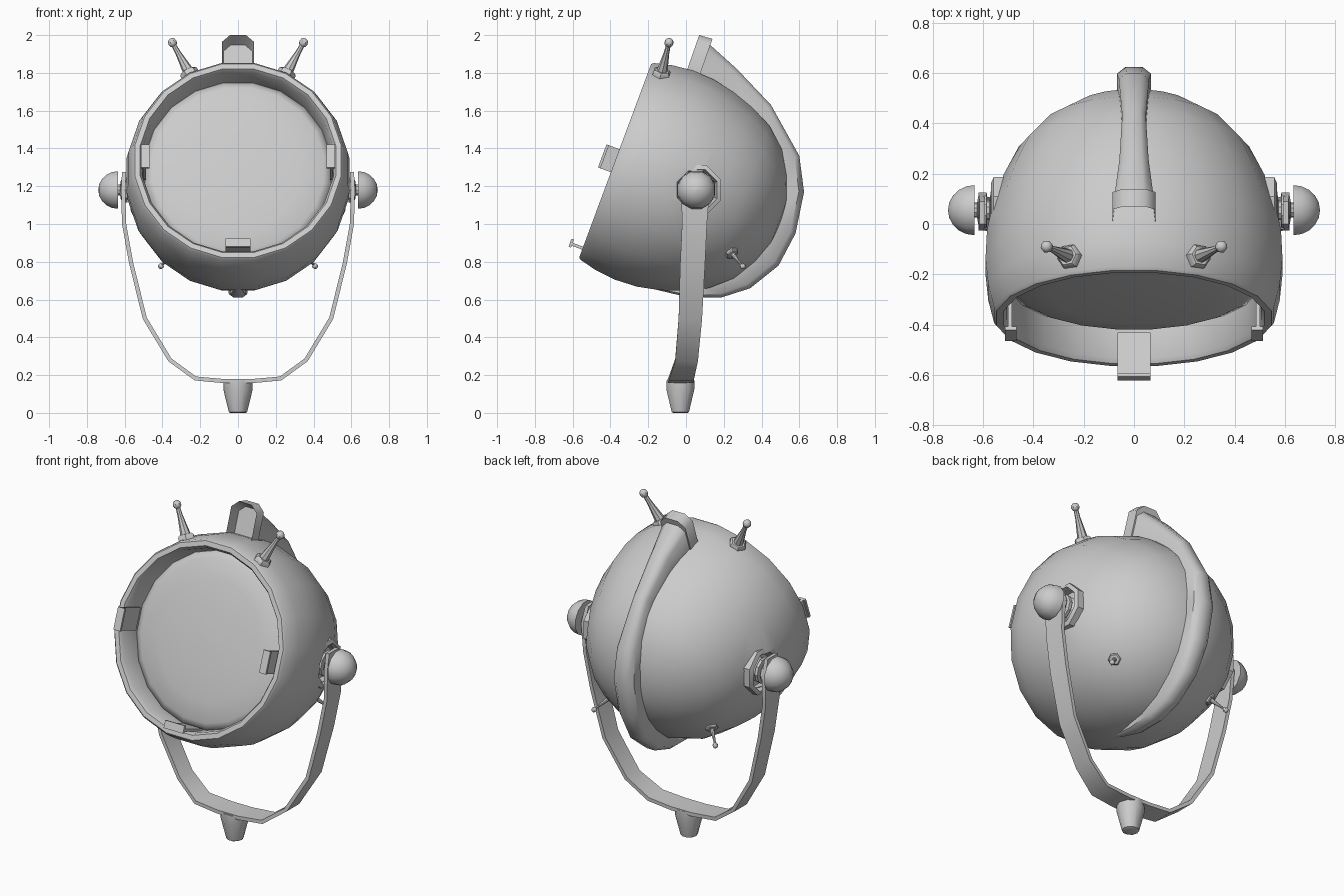
import bpy, bmesh, math
from mathutils import Vector, Matrix

cube = bpy.data.objects.get("Cube")
if cube:
    bpy.data.objects.remove(cube, do_unlink=True)

grey = bpy.data.materials.new("warm grey metal")
grey.use_nodes = True
grey.diffuse_color = (0.6, 0.6, 0.6, 1)
grey.node_tree.nodes["Principled BSDF"].inputs["Base Color"].default_value = (0.6, 0.6, 0.6, 1)


def select_only(ob):
    bpy.ops.object.select_all(action="DESELECT")
    ob.select_set(True)
    bpy.context.view_layer.objects.active = ob


def finish(name, bm, angle=40):
    """Turn a bmesh into a named, shaded object."""
    bmesh.ops.recalc_face_normals(bm, faces=bm.faces)
    mesh = bpy.data.meshes.new(name)
    bm.to_mesh(mesh)
    bm.free()
    mesh.materials.append(grey)
    ob = bpy.data.objects.new(name, mesh)
    bpy.context.collection.objects.link(ob)
    select_only(ob)
    bpy.ops.object.shade_smooth_by_angle(angle=math.radians(angle))
    return ob


def loft(bm, rings):
    """Skin closed rings of equal length and cap both ends."""
    loops = [[bm.verts.new(p) for p in ring] for ring in rings]
    for a, b in zip(loops, loops[1:]):
        for i in range(len(a)):
            j = (i + 1) % len(a)
            bm.faces.new((a[i], a[j], b[j], b[i]))
    return bm.faces.new(loops[0]), bm.faces.new(loops[-1])


def spin(bm, profile, matrix, sides):
    """Revolve (radius, height) points about the matrix's z axis."""
    rings = []
    for r, h in profile:
        r = max(r, 0.0005)
        turn = [2 * math.pi * (i + 0.5) / sides for i in range(sides)]
        rings.append([matrix @ Vector((r * math.sin(t), r * math.cos(t), h)) for t in turn])
    loft(bm, rings)


def aim(start, end):
    """Frame at start with z pointing towards end."""
    start, end = Vector(start), Vector(end)
    turn = (end - start).to_track_quat("Z", "Y").to_matrix().to_4x4()
    return Matrix.Translation(start) @ turn, (end - start).length


def turned(name, profile, matrix, sides, angle=40):
    bm = bmesh.new()
    spin(bm, profile, matrix, sides)
    return finish(name, bm, angle)


# Lamp frame: z runs forward out of the lens, origin at the rim centre
tilt = math.radians(20.4)
lamp = Matrix.Translation((0, -0.375, 1.335)) @ Matrix.Rotation(math.pi / 2 - tilt, 4, "X")
PIVOT = Vector((0, 0.055, 1.18))
SIDES = ((1, "left"), (-1, "right"))

# Lamp housing with rolled rim, inner wall and slightly domed lens
housing = turned("lamp_housing", [
    (0, -0.94), (0.13, -0.925), (0.25, -0.88), (0.37, -0.805), (0.465, -0.7),
    (0.525, -0.58), (0.567, -0.46), (0.592, -0.34), (0.598, -0.22), (0.587, -0.11),
    (0.563, -0.012), (0.553, 0), (0.525, 0), (0.512, -0.02), (0.5, -0.145)],
    lamp, 20, 50)
turned("lens", [(0.499, -0.15), (0.498, -0.14), (0.46, -0.122), (0.34, -0.105),
                (0.18, -0.095), (0, -0.092)], lamp, 20, 60)

# Octagonal sockets cut into the housing sides
for s, side in SIDES:
    frame, _ = aim(PIVOT + Vector((s * 0.5, 0, 0)), PIVOT + Vector((s, 0, 0)))
    cutter = turned("socket_cutter_" + side, [(0.1, 0), (0.125, 0.2)], frame, 8)
    mod = housing.modifiers.new("socket", "BOOLEAN")
    mod.object = cutter
    mod.solver = "EXACT"
    select_only(housing)
    bpy.ops.object.modifier_apply(modifier=mod.name)
    bpy.data.objects.remove(cutter, do_unlink=True)
    # Socket ring, pivot shaft with washers, and mushroom knob
    turned("socket_ring_" + side, [(0.142, 0.02), (0.142, 0.058), (0.118, 0.068),
                                   (0.098, 0.01), (0.098, -0.01)], frame, 8, 30)
    turned("pivot_shaft_" + side, [
        (0.09, -0.01), (0.06, 0.035), (0.045, 0.05), (0.075, 0.052), (0.075, 0.07),
        (0.04, 0.074), (0.04, 0.084), (0.07, 0.086), (0.07, 0.098), (0.055, 0.12),
        (0.03, 0.124), (0.03, 0.14)], frame, 10, 30)
    dome = [(0.103 * math.cos(t * math.pi / 10), 0.135 + 0.105 * math.sin(t * math.pi / 10))
            for t in range(6)]
    turned("knob_" + side, [(0, 0.135)] + dome, frame, 12, 50)
select_only(housing)
bpy.ops.object.shade_smooth_by_angle(angle=math.radians(50))

# Lens clips: a plate on the inner wall with an upright lip at the outer end
for name, angle in (("bottom", 0), ("left", 90), ("right", -90)):
    bm = bmesh.new()
    turn = lamp @ Matrix.Rotation(math.radians(angle), 4, "Z")
    for r, z, thick, length in ((0.494, -0.025, 0.016, 0.19), (0.49, 0.066, 0.045, 0.014)):
        size = Matrix.Diagonal((0.13, thick, length, 1))
        bmesh.ops.create_cube(bm, size=1, matrix=turn @ Matrix.Translation((0, -r, z)) @ size)
    finish("lens_clip_" + name, bm, 30)

# Rear fin: a chamfered duct wrapping over the housing back, with an open front
core = Vector((0, -0.066, 1.22))
stations = [(0.07, 2.0, 0.085), (0.27, 1.82, 0.058), (0.45, 1.63, 0.047), (0.6, 1.36, 0.06),
            (0.625, 1.17, 0.068), (0.58, 0.95, 0.065), (0.49, 0.78, 0.06), (0.34, 0.66, 0.055),
            (0.19, 0.612, 0.05), (0.02, 0.61, 0.042), (-0.17, 0.655, 0.012)]
rings = []
for k, (y, z, w) in enumerate(stations):
    top = Vector((0, y, z))
    base = Vector((0, 0, 1.8)) if k == 0 else core + (top - core).normalized() * 0.54
    rings.append([base.lerp(top, h) + Vector((x * w, 0, 0)) for x, h in
                  ((-1, 0), (-1, 0.82), (-0.5, 1), (0.5, 1), (1, 0.82), (1, 0))])
bm = bmesh.new()
mouth, _ = loft(bm, rings)
bmesh.ops.inset_region(bm, faces=[mouth], thickness=0.033)
bmesh.ops.translate(bm, verts=mouth.verts, vec=(0, 0.07, -0.02))
finish("rear_fin", bm, 50)

# Yoke: half path of (x, z, centre y, half width), mirrored into one strap
half = [(0.603, 1.275, 0.045, 0.045), (0.608, 1.18, 0.05, 0.075), (0.603, 1.0, 0.045, 0.066),
        (0.565, 0.79, 0.035, 0.066), (0.493, 0.5, 0.023, 0.062), (0.36, 0.28, 0.003, 0.06),
        (0.225, 0.182, -0.025, 0.066), (0.07, 0.168, -0.027, 0.07)]
path = half + [(-x, z, y, w) for x, z, y, w in reversed(half)]
rings = []
for i, (x, z, y, w) in enumerate(path):
    a, b = path[max(i - 1, 0)], path[min(i + 1, len(path) - 1)]
    along = Vector((b[0] - a[0], 0, b[1] - a[1])).normalized()
    out = Vector((-along.z, 0, along.x)) * 0.011
    mid = Vector((x, y, z))
    rings.append([mid + out * s + Vector((0, w * t, 0))
                  for s, t in ((1, 1), (1, -1), (-1, -1), (-1, 1))])
bm = bmesh.new()
loft(bm, rings)
finish("yoke", bm, 40)

# Foot under the yoke
turned("foot", [(0.04, 0), (0.048, 0.004), (0.078, 0.125), (0.078, 0.172)],
       Matrix.Translation((0, -0.03, 0)), 10, 40)

# Top antennas and small rear pins: nut, tapering rod and ball tip
for s, side in SIDES:
    for name, start, end, nut, thick, ball, rod in (
            ("antenna_", (0.245, -0.135, 1.775), (0.347, -0.09, 1.96), 0.05, 0.035, 0.025, 0.03),
            ("rear_pin_", (0.335, 0.235, 0.855), (0.408, 0.3, 0.777), 0.036, 0.02, 0.016, 0.014)):
        frame, length = aim((s * start[0], *start[1:]), (s * end[0], *end[1:]))
        bm = bmesh.new()
        spin(bm, [(nut, 0), (nut, thick), (nut * 0.8, thick * 1.3)], frame, 6)
        spin(bm, [(rod, thick), (rod * 0.5, length * 0.7), (rod * 0.4, length)], frame, 8)
        bmesh.ops.create_uvsphere(bm, u_segments=8, v_segments=6, radius=ball,
                                  matrix=frame @ Matrix.Translation((0, 0, length)))
        finish(name + side, bm, 40)
